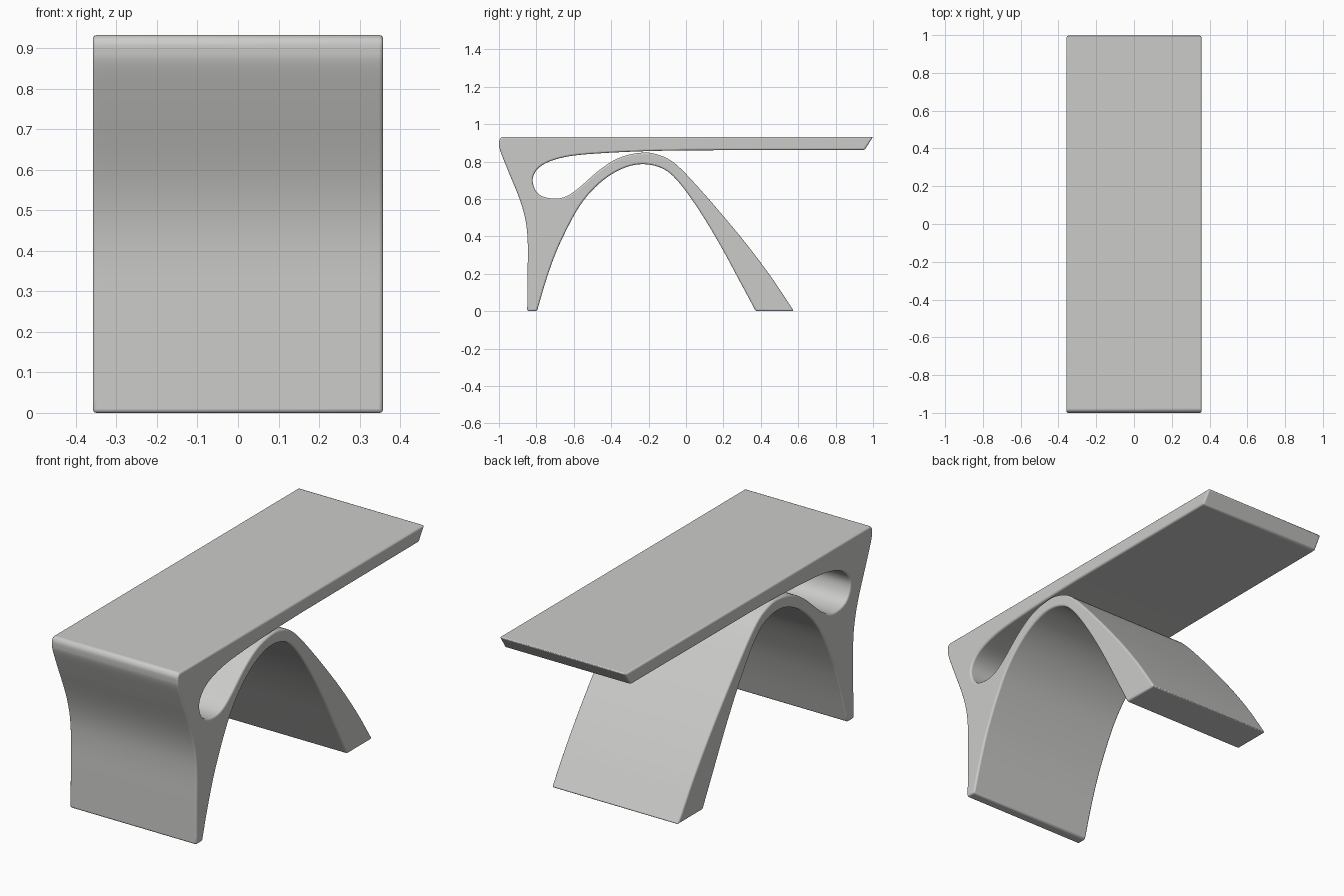
import bpy, bmesh
from mathutils import Vector

if "Cube" in bpy.data.objects:
    bpy.data.objects.remove(bpy.data.objects["Cube"])

HALF_W = 0.358

def smooth(pts, n=5):
    """Catmull-Rom curve through the points, ends kept."""
    p = [Vector(q) for q in pts]
    p = [2 * p[0] - p[1]] + p + [2 * p[-1] - p[-2]]
    out = []
    for a, b, c, d in zip(p, p[1:], p[2:], p[3:]):
        for i in range(n):
            t = i / n
            out.append(0.5 * (2*b + (c - a)*t + (2*a - 5*b + 4*c - d)*t*t
                              + (3*b - a - 3*c + d)*t**3))
    return out + [p[-2]]

# side profile (y, z): underside of the top, slot, outer arch, down to the floor
slot_and_arch = smooth([
    (0.0, .860), (-.23, .855), (-.46, .844), (-.62, .829), (-.73, .80), (-.793, .76),
    (-.82, .706), (-.805, .647), (-.766, .613), (-.70, .602), (-.638, .615),
    (-.568, .663), (-.46, .757), (-.355, .821), (-.24, .847), (-.155, .838),
    (-.06, .79), (.075, .652), (.29, .40), (.45, .19), (.577, 0)])
# inner face of the arch
inner_arch = smooth([
    (.373, 0), (.29, .155), (.18, .358), (.073, .535), (-.034, .684), (-.12, .76),
    (-.232, .786), (-.345, .76), (-.462, .684), (-.57, .56), (-.676, .358),
    (-.74, .19), (-.797, 0)])
# outer face of the near leg
outer_leg = smooth([
    (-.849, 0), (-.847, .2), (-.846, .36), (-.857, .48), (-.89, .60),
    (-.955, .76), (-.994, .86), (-1.0, .90)])
rounded_corner = smooth([(-.998, .918), (-.985, .932)], 2)
table_end = [Vector((1.0, .932)), Vector((.955, .862))]
profile = slot_and_arch + inner_arch + outer_leg + rounded_corner + table_end

# extrude the profile across the width
bm = bmesh.new()
face = bm.faces.new([bm.verts.new((-HALF_W, q.x, q.y)) for q in profile])
ext = bmesh.ops.extrude_face_region(bm, geom=[face])
for v in ext["geom"]:
    if isinstance(v, bmesh.types.BMVert):
        v.co.x = HALF_W
bmesh.ops.recalc_face_normals(bm, faces=bm.faces)
mesh = bpy.data.meshes.new("arched_table")
bm.to_mesh(mesh)
bm.free()
table = bpy.data.objects.new("arched_table", mesh)
bpy.context.collection.objects.link(table)

# softened rim
bevel = table.modifiers.new("soft_edges", "BEVEL")
bevel.width = 0.009
bevel.segments = 3
bevel.limit_method = 'ANGLE'
bevel.angle_limit = 0.6
bevel.use_clamp_overlap = False

mat = bpy.data.materials.new("light grey")
mat.diffuse_color = (0.6, 0.6, 0.59, 1)
mat.use_nodes = True
mat.node_tree.nodes["Principled BSDF"].inputs["Base Color"].default_value = mat.diffuse_color
mesh.materials.append(mat)

bpy.context.view_layer.objects.active = table
table.select_set(True)
bpy.ops.object.shade_smooth_by_angle(angle=0.6)
